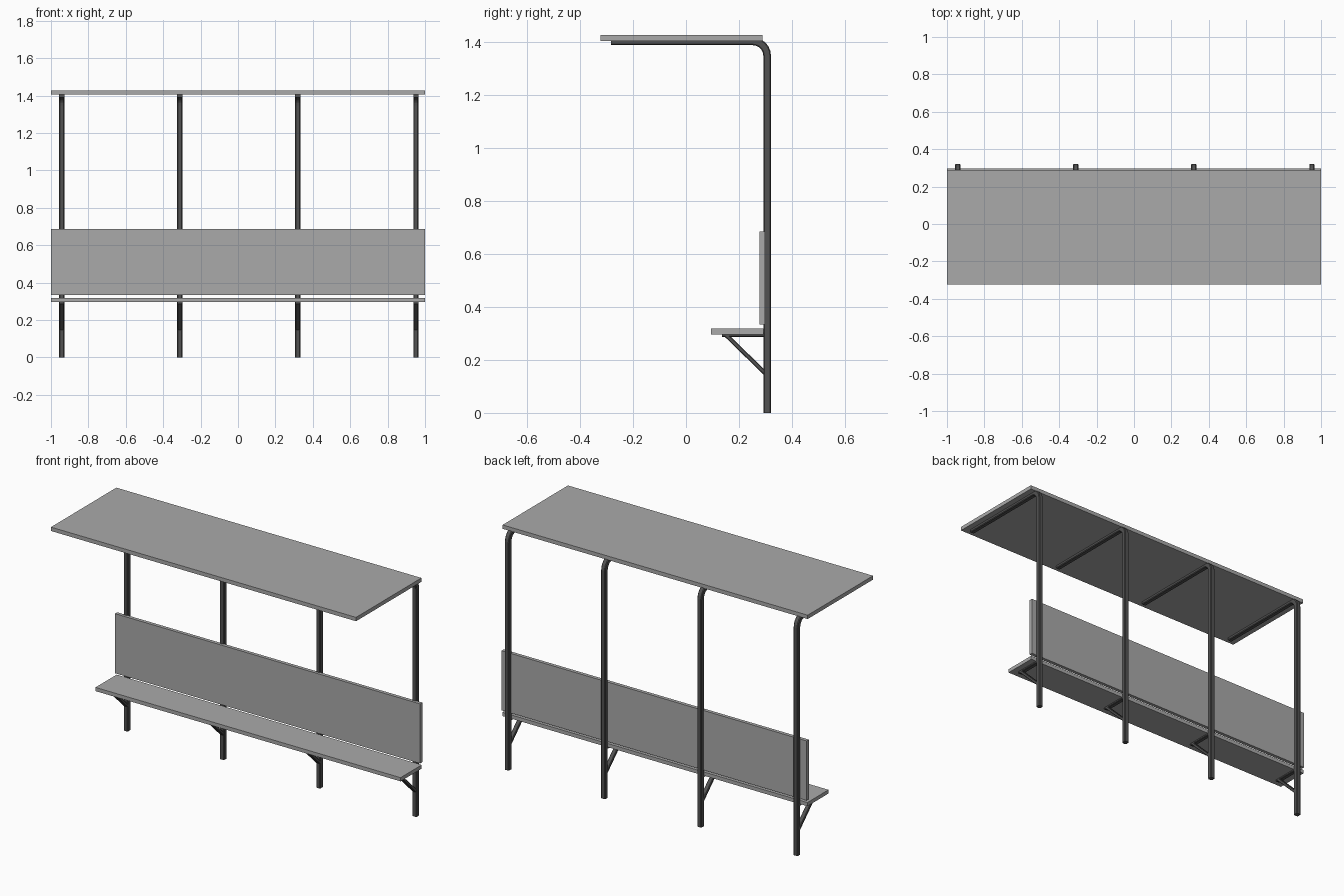
import bpy, bmesh, math
from mathutils import Vector

if "Cube" in bpy.data.objects:
    bpy.data.objects.remove(bpy.data.objects["Cube"])


def material(name, v):
    m = bpy.data.materials.new(name)
    m.diffuse_color = (v, v, v, 1)
    m.use_nodes = True
    m.node_tree.nodes["Principled BSDF"].inputs["Base Color"].default_value = m.diffuse_color
    return m


board_grey = material("board grey", 0.40)
frame_dark = material("frame dark grey", 0.085)


def finish(bm, name, mat):
    bmesh.ops.recalc_face_normals(bm, faces=bm.faces)
    me = bpy.data.meshes.new(name)
    bm.to_mesh(me)
    bm.free()
    me.materials.append(mat)
    ob = bpy.data.objects.new(name, me)
    bpy.context.collection.objects.link(ob)
    return ob


def board(name, y0, y1, z0, z1):
    bm = bmesh.new()
    bmesh.ops.create_cube(bm, size=1)
    for v in bm.verts:
        v.co = (v.co.x * 2, (y0 + y1) / 2 + v.co.y * (y1 - y0),
                (z0 + z1) / 2 + v.co.z * (z1 - z0))
    return finish(bm, name, board_grey)


def tube(name, x, path, w, t, c):
    """Sweep a chamfered w x t section along a path of (y, z) points."""
    a, b = w / 2, t / 2
    section = [(a, b - c), (a - c, b), (c - a, b), (-a, b - c),
               (-a, c - b), (c - a, -b), (a - c, -b), (a, c - b)]
    pts = [Vector(p) for p in path]
    bm = bmesh.new()
    rings = []
    for i, p in enumerate(pts):
        d0 = (p - pts[i - 1]).normalized() if i else None
        d1 = (pts[i + 1] - p).normalized() if i < len(pts) - 1 else None
        d0, d1 = d0 or d1, d1 or d0
        d = (d0 + d1).normalized()
        n = Vector((-d.y, d.x)) / d.dot(d0)
        rings.append([bm.verts.new((x + u, p.x + n.x * v, p.y + n.y * v))
                      for u, v in section])
    for r, s in zip(rings, rings[1:]):
        for k in range(8):
            j = (k + 1) % 8
            bm.faces.new((r[k], r[j], s[j], s[k]))
    bm.faces.new(rings[0])
    bm.faces.new(rings[-1])
    return finish(bm, name, frame_dark)


# Flat boards
board("roof", -0.323, 0.289, 1.405, 1.428)
board("backrest", 0.277, 0.298, 0.333, 0.686)
board("seat", 0.094, 0.292, 0.297, 0.319)

# Four bent posts, each with a seat bracket
R, CY, CZ = 0.0545, 0.252, 1.349
bend = [(CY + R * math.cos(k * math.pi / 12), CZ + R * math.sin(k * math.pi / 12))
        for k in range(7)]
post_path = [(CY + R, 0)] + bend + [(-0.283, CZ + R)]
for i in range(4):
    x = -0.942 + 0.631 * i
    tube(f"post_{i + 1}", x, post_path, 0.028, 0.029, 0.004)
    tube(f"seat_bar_{i + 1}", x, [(0.136, 0.295), (0.30, 0.295)], 0.026, 0.016, 0.003)
    tube(f"seat_brace_{i + 1}", x, [(0.148, 0.297), (0.302, 0.147)], 0.026, 0.016, 0.003)
